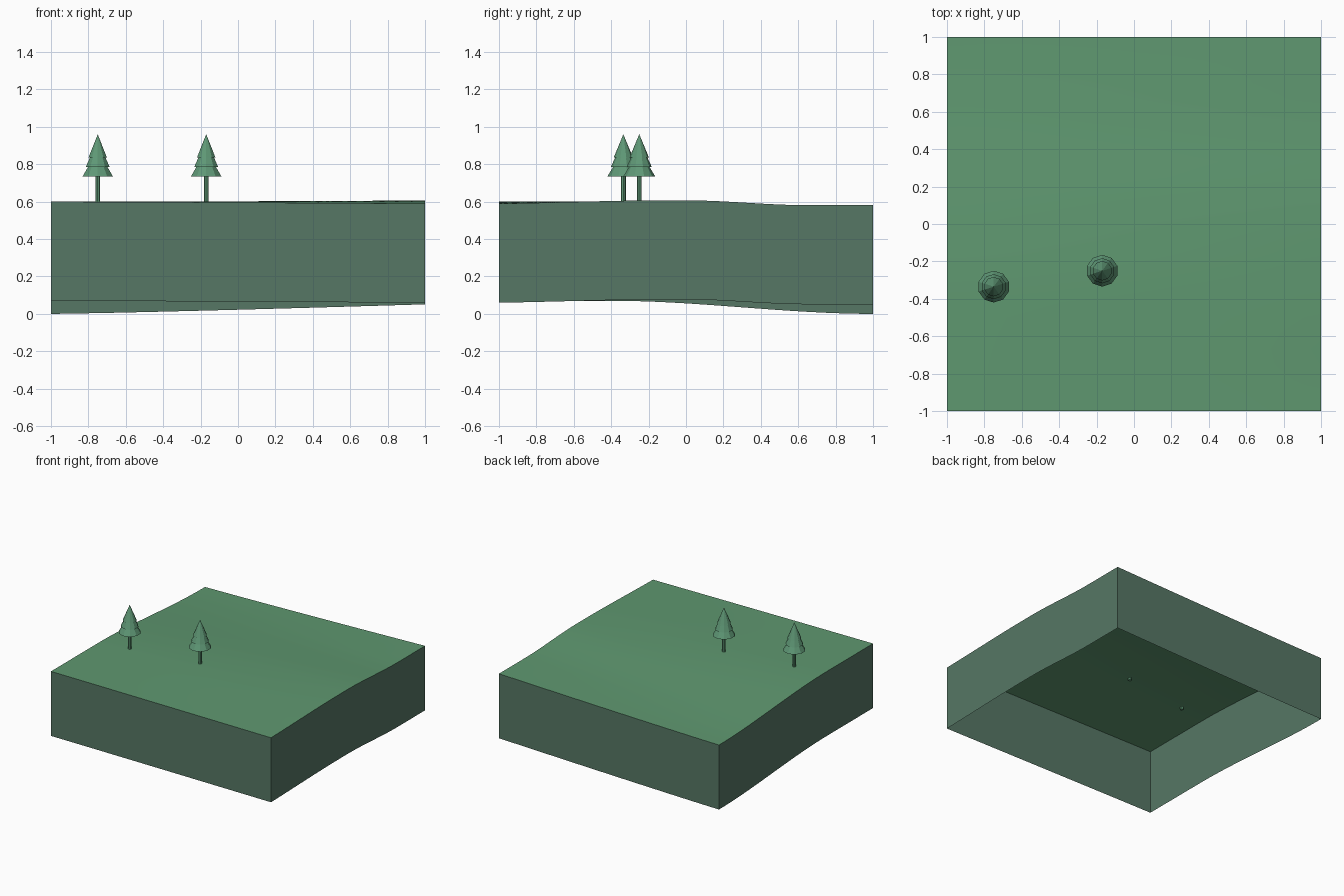
import bpy
import bmesh
import math

cube = bpy.data.objects.get("Cube")
if cube:
    bpy.data.objects.remove(cube, do_unlink=True)


def srgb(r, g, b):
    return tuple((c / 255 / 12.92) if c < 11 else ((c / 255 + 0.055) / 1.055) ** 2.4
                 for c in (r, g, b)) + (1.0,)


def make_material(name, colour):
    mat = bpy.data.materials.new(name)
    mat.use_nodes = True
    mat.diffuse_color = colour
    node = next(n for n in mat.node_tree.nodes if n.type == 'BSDF_PRINCIPLED')
    node.inputs["Base Color"].default_value = colour
    return mat


GRASS = make_material("grass green", srgb(95, 152, 112))
EARTH = make_material("grey green earth", srgb(86, 119, 101))
TREE = make_material("tree green", srgb(95, 152, 118))
SKIRT_DEPTH = 0.53


def ease(a, b, v):
    t = min(max((v - a) / (b - a), 0), 1)
    return t * t * (3 - 2 * t)


def ground_height(x, y):
    left = 0.60 - 0.07 * ease(-0.4, 1, y)
    right = 0.588 + 0.019 * ease(-1.2, -0.1, y) - 0.026 * ease(0, 0.65, y)
    u = max(0, (x + 1) / 2) ** 1.2
    return left + (right - left) * u


def finish(bm, name, materials):
    mesh = bpy.data.meshes.new(name)
    bm.to_mesh(mesh)
    bm.free()
    for mat in materials:
        mesh.materials.append(mat)
    obj = bpy.data.objects.new(name, mesh)
    bpy.context.collection.objects.link(obj)
    return obj


# Rolling ground with an open-bottomed skirt following its rim
bm = bmesh.new()
bmesh.ops.create_grid(bm, x_segments=24, y_segments=24, size=1)
for v in bm.verts:
    v.co.z = ground_height(v.co.x, v.co.y)
rim = [e for e in bm.edges if e.is_boundary]
skirt = bmesh.ops.extrude_edge_only(bm, edges=rim)["geom"]
for item in skirt:
    if isinstance(item, bmesh.types.BMVert):
        item.co.z -= SKIRT_DEPTH
bmesh.ops.recalc_face_normals(bm, faces=bm.faces)
bm.normal_update()
if sum(f.normal.z for f in bm.faces) < 0:
    bmesh.ops.reverse_faces(bm, faces=bm.faces)
for f in bm.faces:
    f.material_index = 0 if abs(f.normal.z) > 0.5 else 1
ground = finish(bm, "ground_block", [GRASS, EARTH])
bpy.ops.object.select_all(action='DESELECT')
ground.select_set(True)
bpy.context.view_layer.objects.active = ground
bpy.ops.object.shade_smooth_by_angle(angle=math.radians(30))


def frustum(name, x, y, bottom, top, r1, r2, sides):
    bm = bmesh.new()
    bmesh.ops.create_cone(bm, cap_ends=True, segments=sides, radius1=r1,
                          radius2=r2, depth=top - bottom)
    bmesh.ops.remove_doubles(bm, verts=bm.verts, dist=1e-5)
    obj = finish(bm, name, [TREE])
    obj.location = (x, y, (bottom + top) / 2)


# Pine trees: thin trunk and three stacked tiers of needles
TIERS = [(0.135, 0.21, 0.085, 0.04), (0.185, 0.27, 0.067, 0.028), (0.235, 0.36, 0.052, 0)]
for side, x, y in (("right", -0.75, -0.335), ("middle", -0.17, -0.25)):
    base = ground_height(x, y)
    frustum(side + "_tree_trunk", x, y, base - 0.02, base + 0.15, 0.013, 0.013, 8)
    for i, (low, high, r1, r2) in enumerate(TIERS):
        frustum(f"{side}_tree_tier_{i + 1}", x, y, base + low, base + high, r1, r2, 10)
